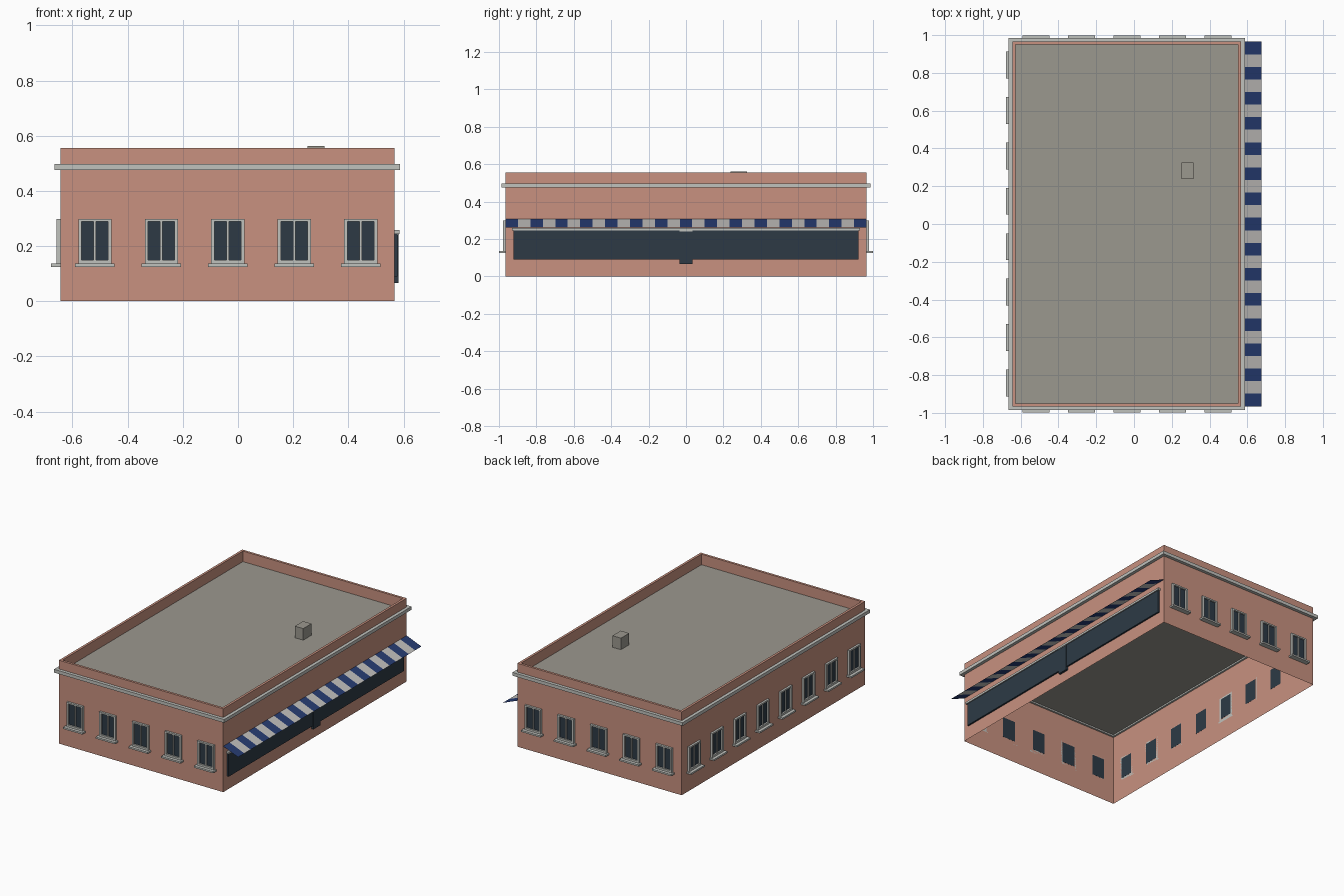
import bpy, bmesh, math

cube = bpy.data.objects.get("Cube")
if cube:
    bpy.data.objects.remove(cube, do_unlink=True)


def material(name, rgb):
    m = bpy.data.materials.new(name)
    m.use_nodes = True
    m.diffuse_color = (*rgb, 1)
    m.node_tree.nodes["Principled BSDF"].inputs["Base Color"].default_value = (*rgb, 1)
    return m


brick = material("salmon_brick", (0.58, 0.285, 0.215))
trim = material("pale_stone", (0.53, 0.54, 0.51))
roofing = material("roof_grey", (0.33, 0.315, 0.275))
glass = material("dark_glass", (0.026, 0.042, 0.06))
blue = material("awning_blue", (0.02, 0.045, 0.17))
cream = material("awning_white", (0.54, 0.53, 0.51))

# Wall rectangle
X0, X1, Y = -0.644, 0.567, 0.965
TOP, ROOF = 0.555, 0.485


def finish(name, bm, mats):
    mesh = bpy.data.meshes.new(name)
    bm.to_mesh(mesh)
    bm.free()
    for m in mats:
        mesh.materials.append(m)
    obj = bpy.data.objects.new(name, mesh)
    bpy.context.collection.objects.link(obj)
    return obj


def add_box(bm, x, y, z, mat=0):
    """Box from three (low, high) ranges."""
    verts = bmesh.ops.create_cube(bm, size=1)["verts"]
    for v in verts:
        v.co = [r[0] + (c + 0.5) * (r[1] - r[0]) for r, c in zip((x, y, z), v.co)]
    for f in {f for v in verts for f in v.link_faces}:
        f.material_index = mat


def box(name, x, y, z, mat):
    bm = bmesh.new()
    add_box(bm, x, y, z)
    return finish(name, bm, [mat])


def sweep(name, profile, mat, closed=False):
    """Carry an (outward offset, height) profile around the wall rectangle."""
    bm = bmesh.new()
    loops = []
    for o, z in profile:
        corners = ((X0 - o, -Y - o), (X1 + o, -Y - o), (X1 + o, Y + o), (X0 - o, Y + o))
        loops.append([bm.verts.new((x, y, z)) for x, y in corners])
    pairs = list(zip(loops, loops[1:]))
    if closed:
        pairs.append((loops[-1], loops[0]))
    for a, b in pairs:
        for i in range(4):
            j = (i + 1) % 4
            bm.faces.new((a[i], a[j], b[j], b[i]))
    return finish(name, bm, [mat])


# Walls with parapet, open below, and the cornice band
sweep("walls", [(0, 0), (0, TOP), (-0.016, TOP), (-0.016, ROOF)], brick)
sweep("cornice", [(0.021, 0.475), (0.021, 0.497), (-0.012, 0.497), (-0.012, 0.475)],
      trim, closed=True)

# Roof deck and vent
bm = bmesh.new()
bm.faces.new([bm.verts.new((x, y, ROOF)) for x, y in
              ((X0, -Y), (X1, -Y), (X1, Y), (X0, Y))])
finish("roof", bm, [roofing])
box("roof_vent", (0.252, 0.314), (0.238, 0.325), (ROOF, 0.562), roofing)

# One window: frame, mullion, sill and glass, facing -y
bm = bmesh.new()
for s in (-1, 1):
    add_box(bm, sorted((s * 0.0475, s * 0.06)), (-0.014, 0), (0.136, 0.299))
add_box(bm, (-0.0475, 0.0475), (-0.014, 0), (0.289, 0.299))
add_box(bm, (-0.0475, 0.0475), (-0.014, 0), (0.136, 0.149))
add_box(bm, (-0.004, 0.004), (-0.01, 0), (0.149, 0.289))
add_box(bm, (-0.071, 0.071), (-0.034, 0), (0.125, 0.136))
add_box(bm, (-0.0475, 0.0475), (-0.003, 0.0005), (0.149, 0.289), 1)
window = finish("front_window", bm, [trim, glass])


def place_window(name, x, y, turn):
    w = bpy.data.objects.new(name, window.data)
    bpy.context.collection.objects.link(w)
    w.location = (x, y, 0)
    w.rotation_euler.z = turn


columns = [-0.519 + 0.241 * i for i in range(5)]
window.location = (columns[0], -Y, 0)
for x in columns[1:]:
    place_window("front_window", x, -Y, 0)
for x in columns:
    place_window("back_window", x, Y, math.pi)
for i in range(8):
    place_window("side_window", X0, (i - 3.5) * 0.2405, -math.pi / 2)

# Shop front: long glass, door and the beam above
box("shop_glass", (X1, 0.578), (-0.923, 0.921), (0.09, 0.245), glass)
box("shop_door", (X1, 0.581), (-0.036, 0.036), (0.067, 0.241), glass)
box("door_header", (X1, 0.583), (-0.036, 0.036), (0.241, 0.246), trim)
box("shop_beam", (X1, 0.585), (-0.93, 0.93), (0.244, 0.258), trim)

# Sloping striped awning
STRIPES = 29
bm = bmesh.new()
rows = []
for i in range(STRIPES + 1):
    y = Y * (2 * i / STRIPES - 1)
    rows.append((bm.verts.new((X1, y, 0.306)), bm.verts.new((0.676, y, 0.262))))
for i, (a, b) in enumerate(zip(rows, rows[1:])):
    bm.faces.new((a[0], a[1], b[1], b[0])).material_index = i % 2
finish("awning", bm, [blue, cream])
